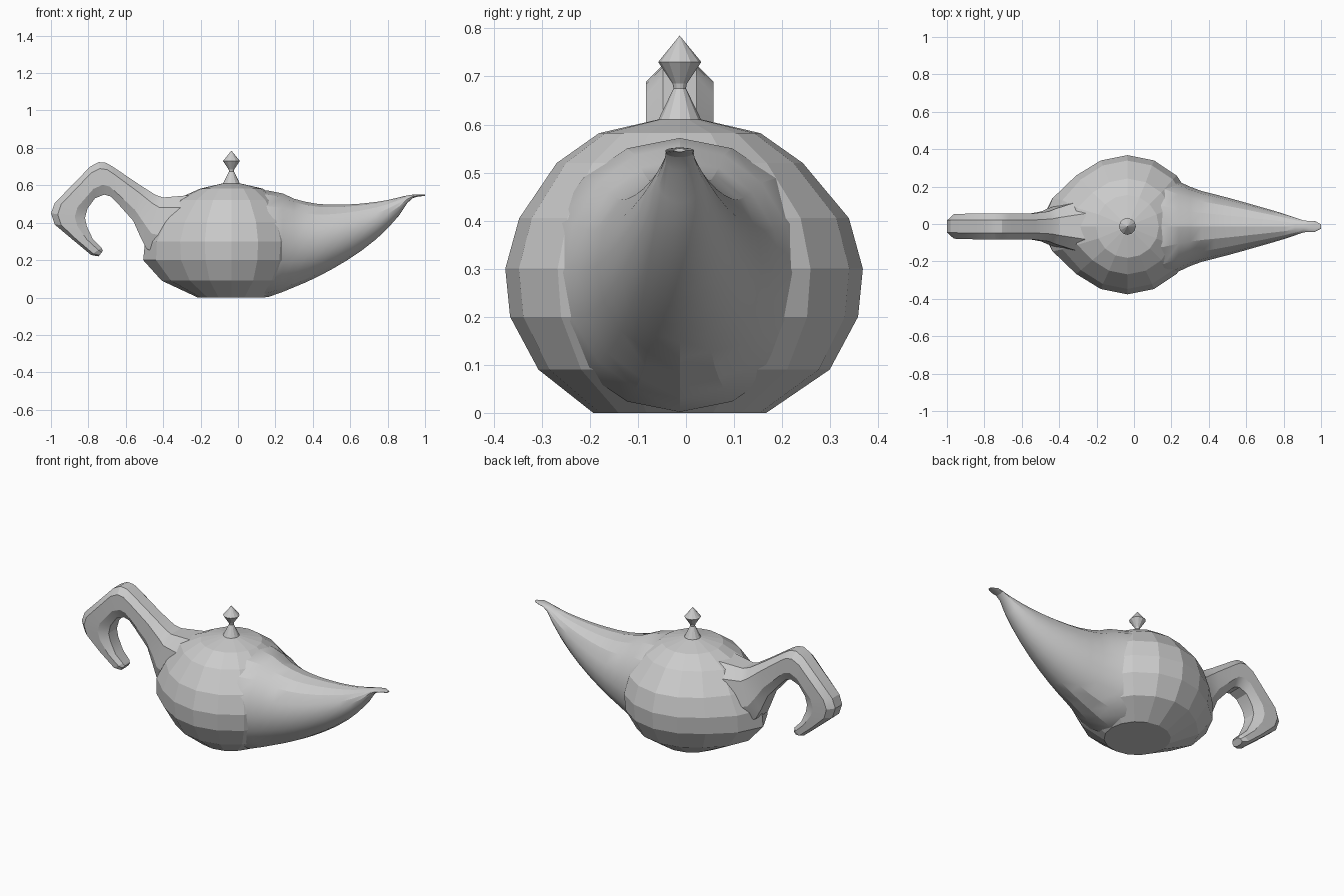
import bpy, bmesh
from math import sin, cos, pi, radians

if "Cube" in bpy.data.objects:
    bpy.data.objects.remove(bpy.data.objects["Cube"])

CY = -0.013  # sideways centre of knob, handle and spout


def loft(name, rings, smooth=None):
    """Skin a list of equal-length point rings and cap both ends."""
    bm = bmesh.new()
    vr = [[bm.verts.new(p) for p in ring] for ring in rings]
    n = len(vr[0])
    for a, b in zip(vr, vr[1:]):
        for i in range(n):
            j = (i + 1) % n
            bm.faces.new((a[i], a[j], b[j], b[i]))
    bm.faces.new(vr[0])
    bm.faces.new(vr[-1])
    bmesh.ops.remove_doubles(bm, verts=bm.verts[:], dist=0.0005)
    bmesh.ops.recalc_face_normals(bm, faces=bm.faces[:])
    me = bpy.data.meshes.new(name)
    bm.to_mesh(me)
    bm.free()
    ob = bpy.data.objects.new(name, me)
    bpy.context.collection.objects.link(ob)
    if smooth:
        bpy.ops.object.select_all(action='DESELECT')
        bpy.context.view_layer.objects.active = ob
        ob.select_set(True)
        bpy.ops.object.shade_smooth_by_angle(angle=radians(smooth))
    return ob


def round_ring(cx, cy, z, r, n, back=0.0):
    """Horizontal ring, optionally drawn out to a point towards -x."""
    pts = []
    for i in range(n):
        a = 2 * pi * i / n
        pull = back * abs(cos(a)) ** 6 if cos(a) < 0 else 0
        pts.append((cx + r * cos(a) - pull, cy + r * sin(a), z))
    return pts


# Bowl and lid: z, radius, pull towards the handle
bowl = [(0, .18, 0), (.09, .303, .07), (.2, .362, .11), (.3, .372, .09),
        (.405, .343, .05), (.52, .256, .05), (.582, .168, 0), (.61, .047, 0)]
loft("bowl", [round_ring(-.035, -.004 if 0 < z < .5 else CY, z, r, 16, b)
              for z, r, b in bowl])

# Lid knob: z, radius
knob = [(.605, .047), (.675, .013), (.685, .015), (.73, .045), (.785, .0002)]
loft("lid_knob", [round_ring(-.035, CY, z, r, 12) for z, r in knob])

# Spout: x, bottom z, top z, half width
spout = [(.05, .0, .572, .30), (.16, .002, .572, .285), (.24, .03, .556, .24),
         (.30, .055, .528, .212), (.36, .08, .512, .19), (.43, .113, .50, .172),
         (.50, .15, .496, .154), (.58, .197, .497, .132), (.66, .25, .502, .109),
         (.74, .313, .511, .086), (.80, .37, .521, .068), (.86, .437, .535, .048),
         (.905, .505, .546, .032), (.935, .532, .55, .029), (.965, .54, .552, .03),
         (1.0, .543, .55, .012)]
rings = []
for x, lo, hi, w in spout:
    mid, h = (lo + hi) / 2, (hi - lo) / 2
    rings.append([(x, CY + w * sin(2 * pi * i / 16), mid + h * cos(2 * pi * i / 16))
                  for i in range(16)])
loft("spout", rings, smooth=22)

# Handle: outer edge (x, z), inner edge (x, z), half width
handle = [((-.22, .55), (-.34, .20), .15), ((-.40, .535), (-.49, .26), .095),
          ((-.44, .548), (-.52, .32), .08), ((-.53, .605), (-.56, .41), .07),
          ((-.67, .70), (-.645, .505), .07), ((-.705, .72), (-.68, .54), .07),
          ((-.745, .724), (-.715, .55), .07), ((-.79, .70), (-.765, .53), .07),
          ((-.98, .505), (-.805, .475), .067), ((-1.0, .45), (-.818, .425), .065),
          ((-.98, .39), (-.808, .38), .062), ((-.885, .31), (-.775, .31), .058),
          ((-.785, .227), (-.73, .265), .05), ((-.745, .22), (-.722, .25), .035)]
# Bevelled section: fraction of half width, fraction from outer to inner edge
section = [(-.5, 0), (.5, 0), (1, .2), (1, .7), (.6, 1), (-.6, 1), (-1, .7), (-1, .2)]
loft("handle", [[(o[0] + (i[0] - o[0]) * t, CY + w * s, o[1] + (i[1] - o[1]) * t)
                 for s, t in section] for o, i, w in handle], smooth=22)
